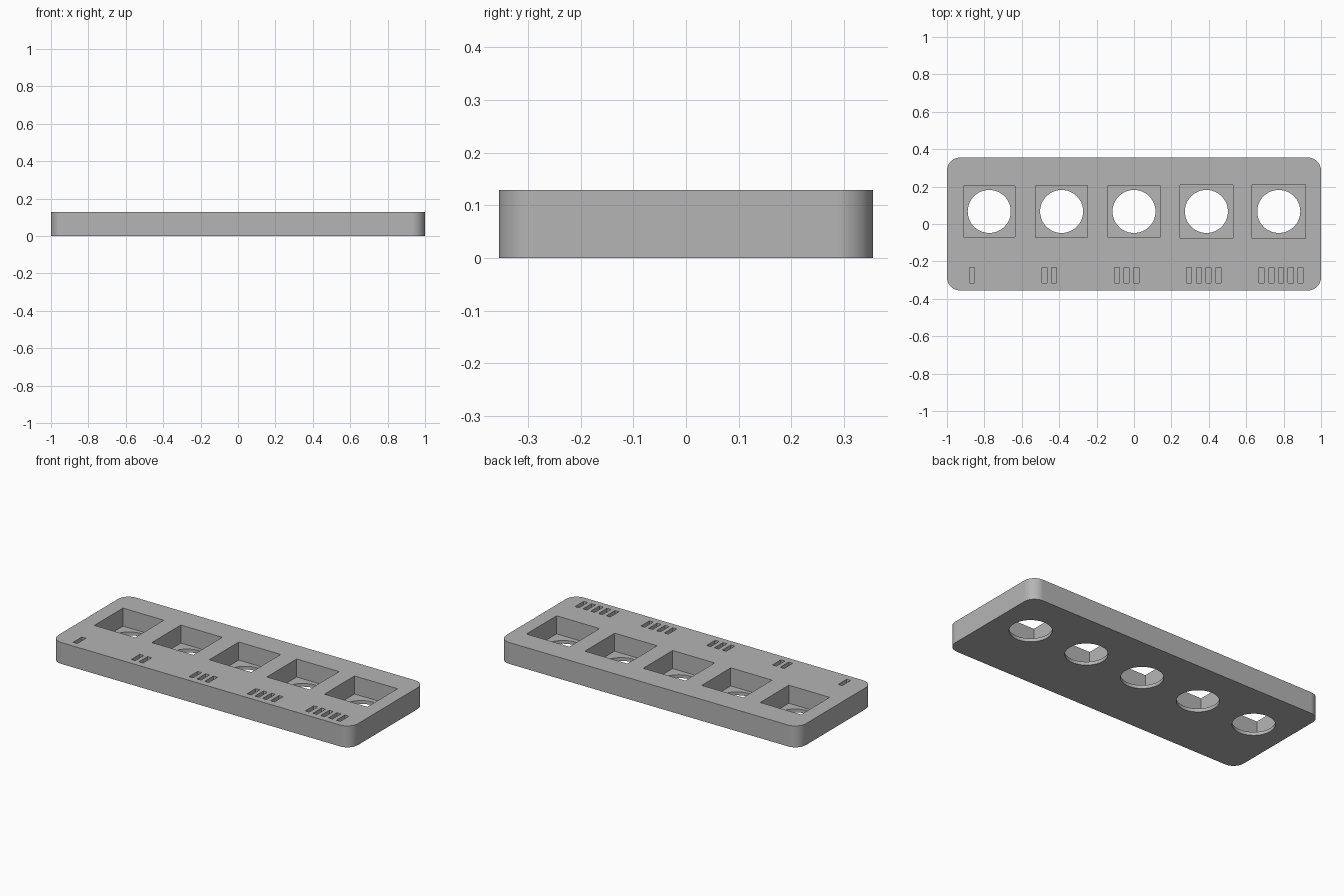
import bpy
import bmesh
import math
from mathutils import Matrix

default = bpy.data.objects.get("Cube")
if default:
    bpy.data.objects.remove(default, do_unlink=True)

HEIGHT = 0.129
FLOOR = 0.02
PITCH = 0.387
HOLE_Y = 0.067

grey = bpy.data.materials.new("matte grey")
grey.use_nodes = True
colour = (0.46, 0.46, 0.46, 1)
grey.diffuse_color = colour
grey.node_tree.nodes["Principled BSDF"].inputs["Base Color"].default_value = colour


def add_box(bm, x0, x1, y0, y1, z0, z1):
    centre = Matrix.Translation(((x0 + x1) / 2, (y0 + y1) / 2, (z0 + z1) / 2))
    size = Matrix.Diagonal((x1 - x0, y1 - y0, z1 - z0, 1))
    bmesh.ops.create_cube(bm, size=1, matrix=centre @ size)


def make_object(name, bm):
    mesh = bpy.data.meshes.new(name)
    bm.to_mesh(mesh)
    bm.free()
    mesh.materials.append(grey)
    obj = bpy.data.objects.new(name, mesh)
    bpy.context.collection.objects.link(obj)
    return obj


# Plate with rounded vertical corners
bm = bmesh.new()
add_box(bm, -1, 1, -0.355, 0.355, 0, HEIGHT)
uprights = [e for e in bm.edges
            if abs(e.verts[0].co.z - e.verts[1].co.z) > HEIGHT / 2]
bmesh.ops.bevel(bm, geom=uprights, offset=0.07, segments=12,
                profile=0.5, affect='EDGES')
plate = make_object("gauge_plate", bm)

# Cutters: graded square pockets, round through holes, counting slots
pockets, holes, slots = bmesh.new(), bmesh.new(), bmesh.new()
for i in range(5):
    x = (i - 2) * PITCH
    half = 0.1365 + 0.0018 * i
    add_box(pockets, x - half, x + half, HOLE_Y - half, HOLE_Y + half,
            FLOOR, HEIGHT + 0.1)
    bmesh.ops.create_cone(holes, cap_ends=True, segments=64, radius1=0.115,
                          radius2=0.115, depth=0.3,
                          matrix=Matrix.Translation((x, HOLE_Y, 0)))
    for k in range(i + 1):
        sx = x - 0.092 + 0.052 * k
        add_box(slots, sx - 0.0135, sx + 0.0135, -0.315, -0.233,
                HEIGHT - 0.025, HEIGHT + 0.1)

cutters = [make_object("pocket_cutter", pockets),
           make_object("hole_cutter", holes),
           make_object("slot_cutter", slots)]

bpy.ops.object.select_all(action='DESELECT')
plate.select_set(True)
bpy.context.view_layer.objects.active = plate
for cutter in cutters:
    cutter.hide_render = True
    mod = plate.modifiers.new(cutter.name, 'BOOLEAN')
    mod.operation = 'DIFFERENCE'
    mod.solver = 'EXACT'
    mod.object = cutter
    bpy.ops.object.modifier_apply(modifier=mod.name)
for cutter in cutters:
    bpy.data.objects.remove(cutter, do_unlink=True)

# Smooth corners and holes, crisp flat faces
bpy.ops.object.shade_smooth_by_angle(angle=math.radians(30))
weighted = plate.modifiers.new("flat_faces", 'WEIGHTED_NORMAL')
weighted.keep_sharp = True
